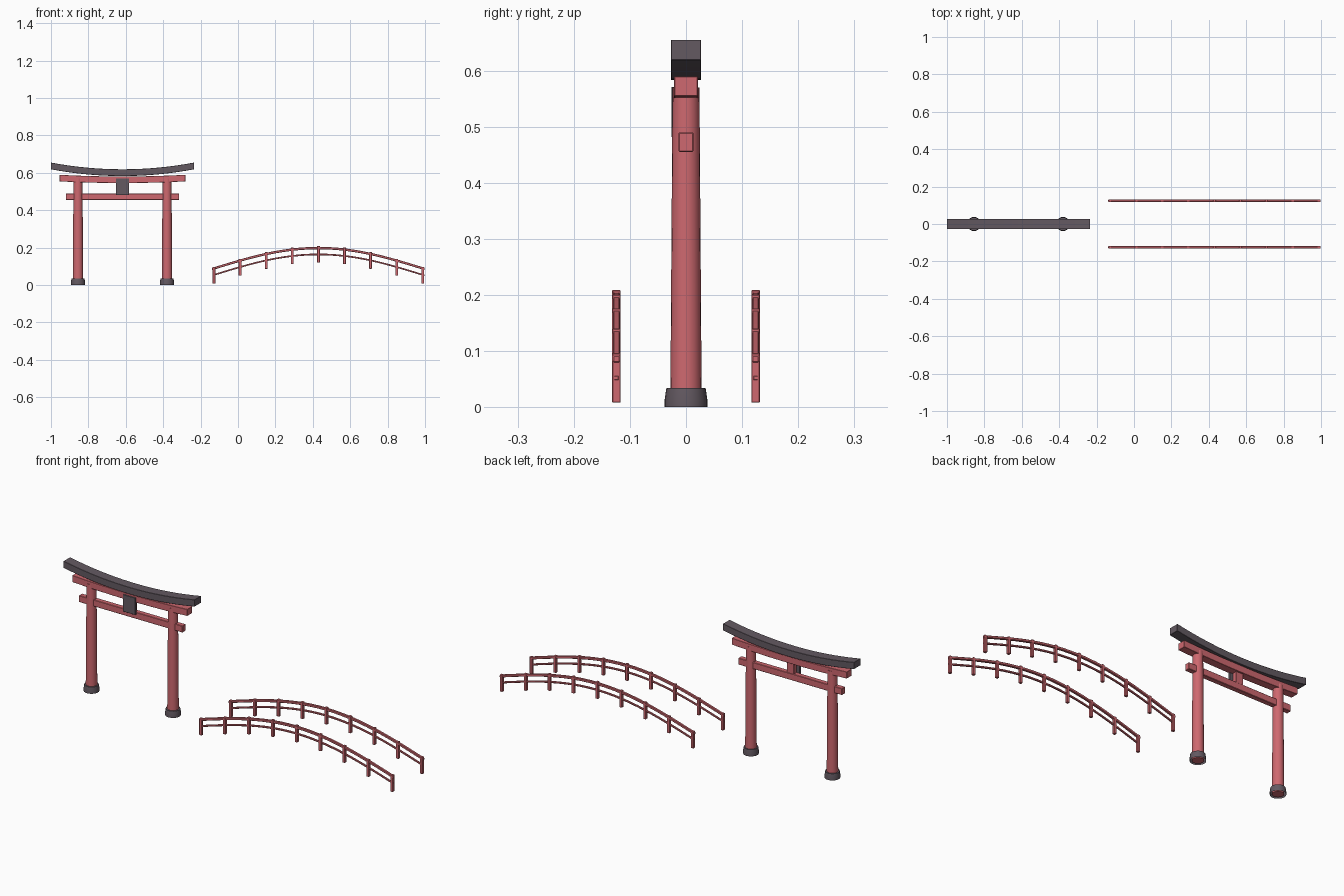
import bpy, bmesh, math

if "Cube" in bpy.data.objects:
    bpy.data.objects.remove(bpy.data.objects["Cube"])


def material(name, rgb):
    m = bpy.data.materials.new(name)
    m.use_nodes = True
    m.diffuse_color = (*rgb, 1)
    m.node_tree.nodes["Principled BSDF"].inputs["Base Color"].default_value = (*rgb, 1)
    return m


RED = material("faded red", (0.62, 0.14, 0.16))
GREY = material("dark grey", (0.125, 0.10, 0.12))
GATE_X = -0.6175
BRIDGE_X = 0.43


def finish(name, bm, mat, bevel=0.0):
    bmesh.ops.recalc_face_normals(bm, faces=bm.faces)
    mesh = bpy.data.meshes.new(name)
    bm.to_mesh(mesh)
    bm.free()
    mesh.materials.append(mat)
    ob = bpy.data.objects.new(name, mesh)
    bpy.context.collection.objects.link(ob)
    if bevel:
        mod = ob.modifiers.new("Bevel", "BEVEL")
        mod.width = bevel
        mod.segments = 1
        mod.limit_method = "ANGLE"
    return ob


def beam(name, mat, cx, cy, half_len, half_y, half_z, height, steps, bevel):
    """Rectangular bar along x whose centre height follows height(t), t in -1..1."""
    bm = bmesh.new()
    rings = []
    for i in range(steps + 1):
        t = 2 * i / steps - 1
        rings.append([bm.verts.new((cx + t * half_len, cy + sy * half_y, height(t) + sz * half_z))
                      for sy, sz in ((-1, -1), (1, -1), (1, 1), (-1, 1))])
    for a, b in zip(rings, rings[1:]):
        for k in range(4):
            n = (k + 1) % 4
            bm.faces.new((a[k], a[n], b[n], b[k]))
    bm.faces.new(rings[0])
    bm.faces.new(rings[-1])
    return finish(name, bm, mat, bevel)


def box(name, mat, x, y, z, hx, hy, hz, bevel):
    return beam(name, mat, x, y, hx, hy, hz, lambda t: z, 1, bevel)


def turned(name, mat, x, profile, cap_bottom):
    """Round part from (radius, z) pairs."""
    bm = bmesh.new()
    sides = 20
    rings = [[bm.verts.new((x + r * math.cos(k * math.tau / sides),
                            r * math.sin(k * math.tau / sides), z)) for k in range(sides)]
             for r, z in profile]
    for a, b in zip(rings, rings[1:]):
        for k in range(sides):
            n = (k + 1) % sides
            bm.faces.new((a[k], a[n], b[n], b[k]))
    bm.faces.new(rings[-1])
    if cap_bottom:
        bm.faces.new(rings[0])
    ob = finish(name, bm, mat)
    bpy.ops.object.select_all(action="DESELECT")
    ob.select_set(True)
    bpy.context.view_layer.objects.active = ob
    bpy.ops.object.shade_smooth_by_angle(angle=math.radians(35))


# Gate pillars and their footings
for side, s in (("left", 1), ("right", -1)):
    x = GATE_X + s * 0.238
    turned(side + "_pillar", RED, x, [(0.028, 0.002), (0.024, 0.57)], True)
    turned(side + "_footing", GREY, x, [(0.038, 0), (0.038, 0.014), (0.035, 0.034)], False)

# Gate beams
beam("roof_beam", GREY, GATE_X, 0, 0.3825, 0.027, 0.018,
     lambda t: 0.601 + 0.036 * t * t, 20, 0.001)
beam("upper_beam", RED, GATE_X, 0, 0.336, 0.021, 0.0175,
     lambda t: 0.563 + 0.009 * t * t, 12, 0.001)
box("lower_beam", RED, GATE_X, 0, 0.4725, 0.303, 0.0135, 0.0175, 0.002)

# Centre strut with the blank plaque in front
box("centre_strut", RED, GATE_X, 0, 0.52, 0.02, 0.012, 0.04, 0.001)
box("plaque", GREY, GATE_X, -0.020, 0.526, 0.036, 0.006, 0.045, 0.001)


# Bridge railings
def arch(t):
    return 0.112 * math.cos(t * math.pi / 2)


POSTS = 9
for side, y in (("front", -0.124), ("back", 0.124)):
    beam(side + "_top_rail", RED, BRIDGE_X, y, 0.568, 0.0065, 0.0065,
         lambda t: 0.086 + arch(t), 24, 0.002)
    beam(side + "_lower_rail", RED, BRIDGE_X, y, 0.566, 0.0045, 0.0045,
         lambda t: 0.052 + arch(t), 24, 0.0015)
    for i in range(POSTS):
        t = 2 * i / (POSTS - 1) - 1
        box(f"{side}_post_{i + 1}", RED, BRIDGE_X + t * 0.558, y, 0.0525 + arch(t),
            0.0075, 0.0075, 0.0445, 0.0015)
